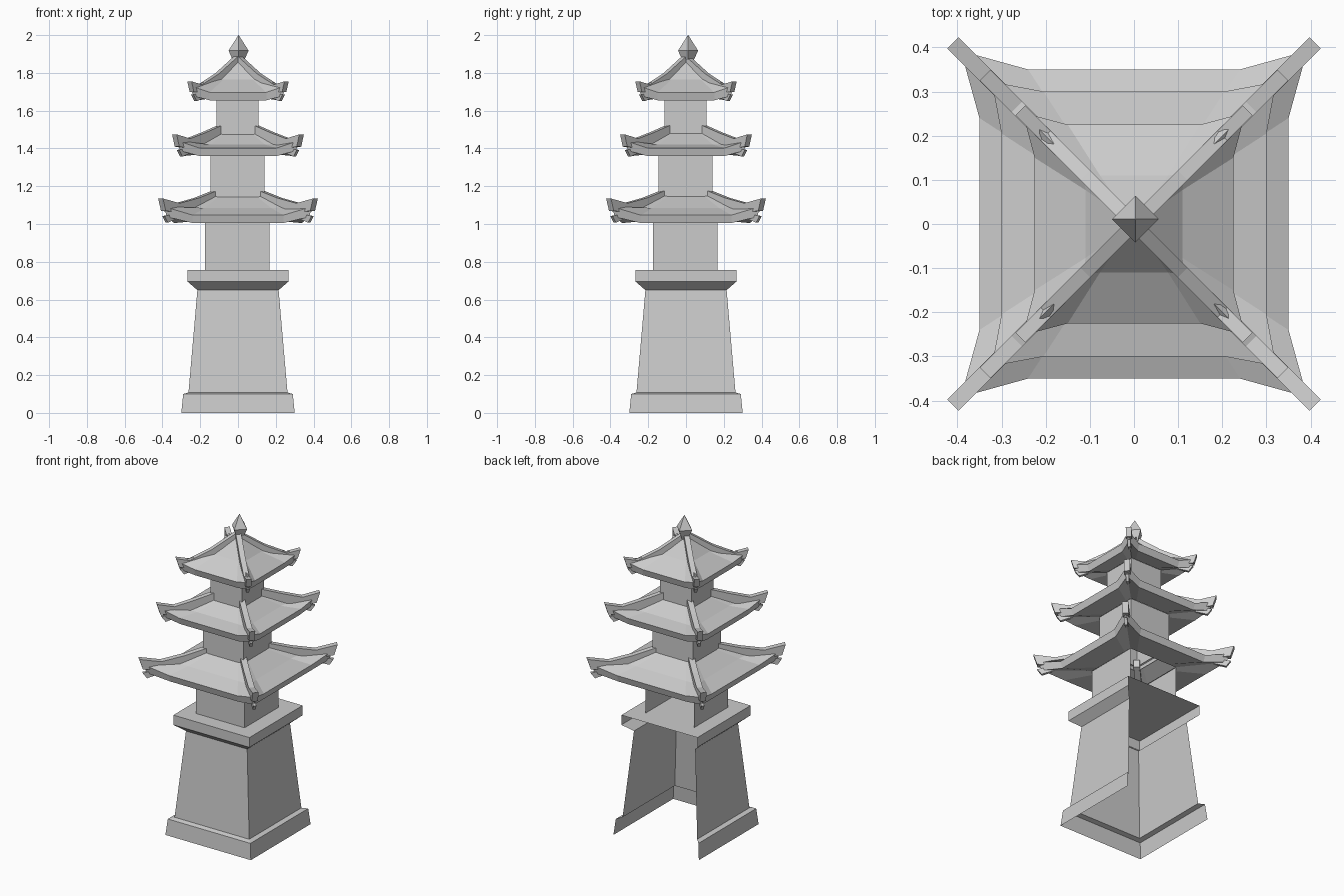
import bpy, bmesh, math
from mathutils import Matrix, Vector

cube = bpy.data.objects.get("Cube")
if cube:
    bpy.data.objects.remove(cube, do_unlink=True)

stone = bpy.data.materials.new("grey_stone")
stone.use_nodes = True
GREY = (0.6, 0.6, 0.6, 1)
stone.diffuse_color = GREY
stone.node_tree.nodes["Principled BSDF"].inputs["Base Color"].default_value = GREY


def finish(name, bm):
    bmesh.ops.remove_doubles(bm, verts=bm.verts, dist=0.0005)
    bmesh.ops.recalc_face_normals(bm, faces=bm.faces)
    mesh = bpy.data.meshes.new(name)
    bm.to_mesh(mesh)
    bm.free()
    mesh.materials.append(stone)
    obj = bpy.data.objects.new(name, mesh)
    bpy.context.collection.objects.link(obj)
    return obj


def loft(name, rings, cap=False, open_back=False, shift=(0, 0)):
    """Skin equal-length point rings; optionally leave the rear side open."""
    bm = bmesh.new()
    loops = [[bm.verts.new((x + shift[0], y + shift[1], z)) for x, y, z in r] for r in rings]
    for low, high in zip(loops, loops[1:]):
        n = len(low)
        for i in range(n):
            j = (i + 1) % n
            if open_back and low[i].co.y > 0.1 and low[j].co.y > 0.1:
                continue
            bm.faces.new((low[i], low[j], high[j], high[i]))
    if cap:
        bm.faces.new(loops[-1])
    return finish(name, bm)


def square(r, z):
    return [(-r, -r, z), (r, -r, z), (r, r, z), (-r, r, z)]


def eave_ring(half, corner, mid, z_mid, z_corner):
    """Twelve points: a straight run on each side, swept out to the corners."""
    ring = []
    for k in range(4):
        turn = Matrix.Rotation(k * math.pi / 2, 3, 'Z')
        for p in ((-corner, -corner, z_corner), (-mid, -half, z_mid), (mid, -half, z_mid)):
            ring.append(tuple(turn @ Vector(p)))
    return ring


def hip_bars(name, profile, width):
    """Extrude an (r, z) outline along each diagonal."""
    bm = bmesh.new()
    side = width / 2 / math.sqrt(2)
    for k in range(4):
        turn = Matrix.Rotation(k * math.pi / 2, 3, 'Z')
        a = [bm.verts.new(turn @ Vector((r + side, r - side, z))) for r, z in profile]
        b = [bm.verts.new(turn @ Vector((r - side, r + side, z))) for r, z in profile]
        bm.faces.new(a)
        bm.faces.new(b[::-1])
        for i in range(len(a)):
            j = (i + 1) % len(a)
            bm.faces.new((a[i], b[i], b[j], a[j]))
    return finish(name, bm)


# Pedestal, open at the rear
loft("pedestal", [square(0.3, 0), square(0.29, 0.1), square(0.262, 0.108),
                  square(0.215, 0.65), square(0.267, 0.695), square(0.267, 0.757)],
     cap=True, open_back=True)

# Storeys
loft("lower_storey", [square(0.171, 0.757), square(0.171, 1.02)], open_back=True, shift=(-0.003, -0.003))
loft("middle_storey", [square(0.142, 1.12), square(0.142, 1.375)], shift=(-0.003, -0.003))
loft("upper_storey", [square(0.111, 1.45), square(0.111, 1.67)], shift=(-0.003, -0.003))


def roof(name, half, corner, mid, z, rise, wall, slope):
    """Roof skin, fascia and soffit; slope lists (radius, height) rings to the top."""
    rings = [eave_ring(wall, wall, wall * 0.7, z + 0.015, z + 0.015),
             eave_ring(half - 0.012, corner - 0.015, mid, z, z + rise - 0.012),
             eave_ring(half, corner, mid, z + 0.042, z + 0.042 + rise)]
    for r, h in slope:
        rings.append(eave_ring(r, r * 1.03, r * 0.7, h, h + 0.003))
    loft(name, rings)


# Roofs
roof("lower_roof", 0.35, 0.392, 0.24, 1.005, 0.045, 0.169, [(0.25, 1.085), (0.138, 1.147)])
roof("middle_roof", 0.3, 0.322, 0.205, 1.36, 0.04, 0.14, [(0.205, 1.42), (0.108, 1.478)])
roof("upper_roof", 0.225, 0.252, 0.15, 1.655, 0.035, 0.109, [(0.11, 1.765), (0.01, 1.87)])

# Curved hip ridges
hip_bars("lower_ridges", [(0.41, 1.135), (0.32, 1.11), (0.22, 1.138), (0.12, 1.178),
                          (0.12, 1.13), (0.24, 1.07), (0.33, 1.06), (0.395, 1.07)], 0.036)
hip_bars("middle_ridges", [(0.337, 1.475), (0.265, 1.452), (0.18, 1.485), (0.09, 1.525),
                           (0.09, 1.47), (0.2, 1.41), (0.27, 1.4), (0.323, 1.41)], 0.034)
hip_bars("upper_ridges", [(0.257, 1.755), (0.2, 1.738), (0.11, 1.797), (0.01, 1.888),
                          (0.01, 1.85), (0.11, 1.75), (0.2, 1.695), (0.245, 1.7)], 0.032)

# Small rafter tails under the corners
for name, r, z in (("lower", 0.395, 1.012), ("middle", 0.318, 1.362), ("upper", 0.242, 1.655)):
    hip_bars(name + "_rafter_tails", [(r, z + 0.03), (r - 0.018, z - 0.005),
                                      (r - 0.07, z + 0.018), (r - 0.05, z + 0.04)], 0.018)


# Finial: a four-sided spire with its corners facing the sides
def diamond(r, z):
    return [(r, 0, z), (0, r, z), (-r, 0, z), (0, -r, z)]


loft("finial", [diamond(0.025, 1.855), diamond(0.053, 1.918), diamond(0.001, 2.0)],
     cap=True, shift=(0.003, 0.011))
